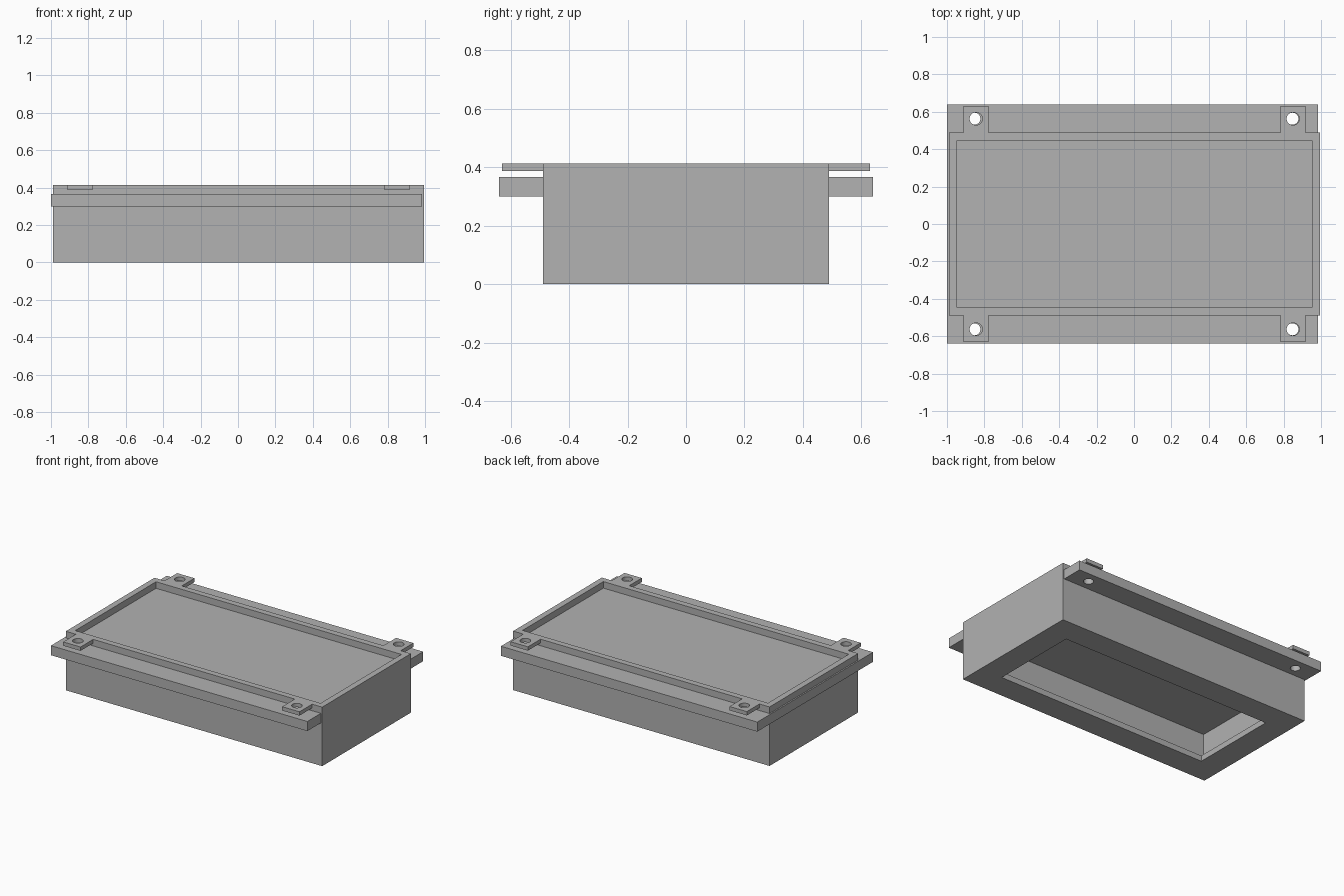
import bpy
import bmesh
import math

old = bpy.data.objects.get("Cube")
if old:
    bpy.data.objects.remove(old, do_unlink=True)

grey = bpy.data.materials.new("mid_grey")
grey.use_nodes = True
grey.diffuse_color = (0.445, 0.445, 0.445, 1)
grey.node_tree.nodes["Principled BSDF"].inputs["Base Color"].default_value = grey.diffuse_color


def rect(x0, x1, y0, y1):
    return [(x0, y0), (x1, y0), (x1, y1), (x0, y1)]


def circle(x, y, r, n=32):
    return [(x + r * math.cos(2 * math.pi * i / n),
             y + r * math.sin(2 * math.pi * i / n)) for i in range(n)]


def add_object(name, mesh):
    ob = bpy.data.objects.new(name, mesh)
    bpy.context.collection.objects.link(ob)
    mesh.materials.clear()
    mesh.materials.append(grey)
    return ob


def drilled_plate(name, outlines, z0, z1):
    """Flat plate: first outline is the edge, the rest are holes."""
    curve = bpy.data.curves.new(name, "CURVE")
    curve.dimensions = "2D"
    curve.fill_mode = "BOTH"
    curve.extrude = (z1 - z0) / 2
    for pts in outlines:
        spline = curve.splines.new("POLY")
        spline.points.add(len(pts) - 1)
        for p, (x, y) in zip(spline.points, pts):
            p.co = (x, y, 0, 1)
        spline.use_cyclic_u = True
    temp = bpy.data.objects.new(name + "_curve", curve)
    bpy.context.collection.objects.link(temp)
    deps = bpy.context.evaluated_depsgraph_get()
    mesh = bpy.data.meshes.new_from_object(temp.evaluated_get(deps))
    bpy.data.objects.remove(temp, do_unlink=True)
    bm = bmesh.new()
    bm.from_mesh(mesh)
    bmesh.ops.remove_doubles(bm, verts=bm.verts, dist=0.0001)
    bmesh.ops.recalc_face_normals(bm, faces=bm.faces)
    for f in bm.faces:
        f.smooth = False
    bm.to_mesh(mesh)
    bm.free()
    ob = add_object(name, mesh)
    ob.location.z = (z0 + z1) / 2
    return ob


# Hollow housing: rectangular rings swept from the outer wall to the
# inside wall, then over the lip around the bottom opening
CX = 0.0025
rings = [(0.9925, 0.49, 0), (0.9925, 0.49, 0.413), (0.95, 0.447, 0.413),
         (0.95, 0.447, 0.04), (0.82, 0.315, 0.04), (0.82, 0.315, 0)]
bm = bmesh.new()
loops = [[bm.verts.new((x + CX, y, z)) for x, y in rect(-hx, hx, -hy, hy)]
         for hx, hy, z in rings]
for a, b in zip(loops, loops[1:] + loops[:1]):
    for i in range(4):
        j = (i + 1) % 4
        bm.faces.new((a[i], a[j], b[j], b[i]))
bmesh.ops.recalc_face_normals(bm, faces=bm.faces)
mesh = bpy.data.meshes.new("housing")
bm.to_mesh(mesh)
bm.free()
add_object("housing", mesh)

# Mounting board through the housing, with four screw holes
holes = [circle(sx * 0.85 - 0.003, sy * 0.563, 0.032) for sx in (-1, 1) for sy in (-1, 1)]
drilled_plate("mounting_board", [rect(-1, 0.985, -0.64, 0.64)] + holes, 0.30, 0.367)

# Four drilled tabs on the top rim
for sx, side in ((-1, "right"), (1, "left")):
    for sy, end in ((-1, "front"), (1, "back")):
        cx = sx * 0.8475 + CX
        ys = sorted((sy * 0.48, sy * 0.63))
        drilled_plate(f"{end}_{side}_tab",
                      [rect(cx - 0.067, cx + 0.067, *ys), circle(cx, sy * 0.563, 0.034)],
                      0.386, 0.413)
